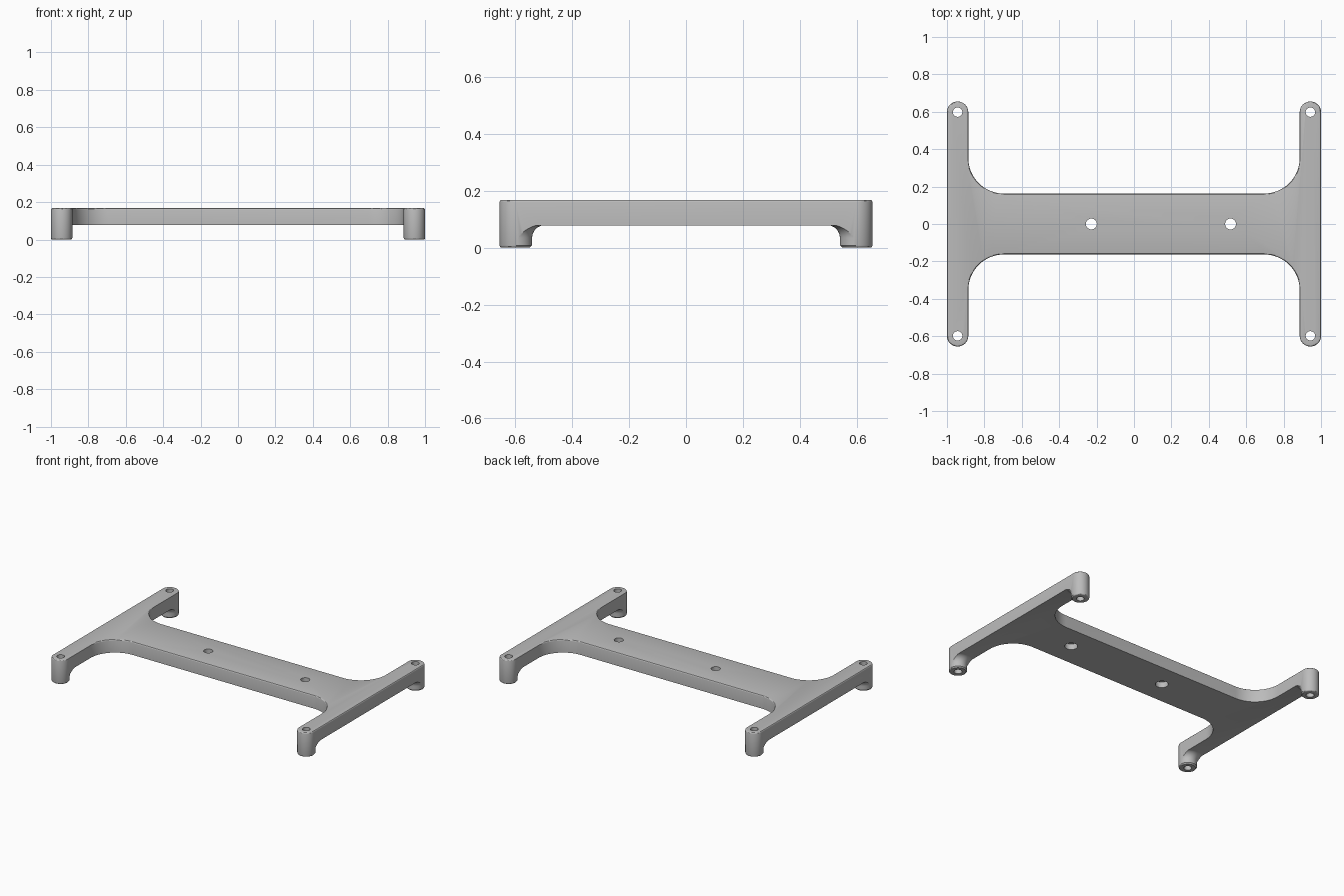
import bpy
import bmesh
from math import cos, sin, pi
from mathutils import Matrix

cube = bpy.data.objects.get("Cube")
if cube:
    bpy.data.objects.remove(cube, do_unlink=True)

HEIGHT, UNDERSIDE = 0.168, 0.078
FOOT_X, FOOT_Y, FOOT_R = 0.943, 0.598, 0.057
WEB_Y, FILLET, EDGE = 0.163, 0.19, 0.008
CORNERS = [(sx, sy) for sx in (1, -1) for sy in (1, -1)]


def arc(cx, cy, r, start, end, steps):
    angles = [start + (end - start) * i / steps for i in range(steps + 1)]
    return [(cx + r * cos(a), cy + r * sin(a)) for a in angles]


def make_object(name, bm):
    bmesh.ops.recalc_face_normals(bm, faces=bm.faces[:])
    mesh = bpy.data.meshes.new(name)
    bm.to_mesh(mesh)
    bm.free()
    obj = bpy.data.objects.new(name, mesh)
    bpy.context.collection.objects.link(obj)
    return obj


def cylinder(name, x, y, z0, z1, r):
    bm = bmesh.new()
    bmesh.ops.create_cone(bm, cap_ends=True, segments=40, radius1=r, radius2=r,
                          depth=z1 - z0, matrix=Matrix.Translation((x, y, (z0 + z1) / 2)))
    return make_object(name, bm)


def lathe(name, x, y, profile):
    bm = bmesh.new()
    verts = [bm.verts.new((r, 0, z)) for r, z in profile]
    edges = [bm.edges.new(pair) for pair in zip(verts, verts[1:])]
    bmesh.ops.spin(bm, geom=verts + edges, cent=(0, 0, 0), axis=(0, 0, 1),
                   angle=2 * pi, steps=64, use_merge=True)
    bmesh.ops.remove_doubles(bm, verts=bm.verts[:], dist=1e-5)
    bmesh.ops.translate(bm, verts=bm.verts[:], vec=(x, y, 0))
    return make_object(name, bm)


def subtract(target, cutter):
    cutter.hide_render = True
    mod = target.modifiers.new("cut", 'BOOLEAN')
    mod.operation = 'DIFFERENCE'
    mod.solver = 'EXACT'
    mod.object = cutter
    bpy.context.view_layer.objects.active = target
    bpy.ops.object.modifier_apply(modifier=mod.name)
    bpy.data.objects.remove(cutter, do_unlink=True)


# H-shaped outline: one quarter, mirrored around
quarter = (arc(FOOT_X - FOOT_R - FILLET, WEB_Y + FILLET, FILLET, -pi / 2, 0, 16)
           + arc(FOOT_X, FOOT_Y, FOOT_R, pi, 0, 32))
outline = []
for sx, sy in ((1, 1), (1, -1), (-1, -1), (-1, 1)):
    pts = [(x * sx, y * sy) for x, y in quarter]
    outline += pts if sx == sy else pts[::-1]

# Full-height bracket with softened top and bottom rims
bm = bmesh.new()
base = bm.faces.new([bm.verts.new((x, y, 0)) for x, y in outline])
grown = bmesh.ops.extrude_face_region(bm, geom=[base], use_keep_orig=True)
top_verts = [v for v in grown["geom"] if isinstance(v, bmesh.types.BMVert)]
bmesh.ops.translate(bm, verts=top_verts, vec=(0, 0, HEIGHT))
bmesh.ops.recalc_face_normals(bm, faces=bm.faces[:])
rims = [e for e in bm.edges if abs(e.verts[0].co.z - e.verts[1].co.z) < 1e-4]
bmesh.ops.bevel(bm, geom=rims, offset=EDGE, segments=3, profile=0.5, affect='EDGES')
bracket = make_object("mounting_bracket", bm)

# Hollow below the plate, leaving round feet that flare into the arms
bm = bmesh.new()
bmesh.ops.create_cube(bm, size=1, matrix=Matrix.Translation((0, 0, UNDERSIDE / 2 - 0.1))
                      @ Matrix.Diagonal((2.4, 2 * FOOT_Y, UNDERSIDE + 0.2, 1)))
hollow = make_object("underside_cutter", bm)
r = FOOT_R + 0.0005
flare = 0.045
profile = [(0, -0.3), (r - EDGE, -0.3), (r - EDGE, 0), (r, EDGE)]
profile += arc(r + flare, UNDERSIDE - flare + 0.001, flare, pi, pi / 2, 10)
profile += [(r + flare, 0.12), (0, 0.12)]
for sx, sy in CORNERS:
    subtract(hollow, lathe("foot_shape", sx * FOOT_X, sy * FOOT_Y, profile))
subtract(bracket, hollow)

# Screw holes through the feet
for sx, sy in CORNERS:
    subtract(bracket, cylinder("foot_hole", sx * FOOT_X, sy * FOOT_Y, -0.1, 0.3, 0.025))

# Plate holes with wider pockets below
for x in (-0.228, 0.516):
    subtract(bracket, cylinder("plate_hole", x, 0, -0.1, 0.3, 0.029))
    subtract(bracket, cylinder("plate_pocket", x, 0, -0.1, UNDERSIDE + 0.04, 0.041))

# Single grey finish
grey = bpy.data.materials.new("grey_plastic")
grey.use_nodes = True
colour = (0.5, 0.5, 0.5, 1)
grey.diffuse_color = colour
grey.node_tree.nodes["Principled BSDF"].inputs["Base Color"].default_value = colour
bracket.data.materials.clear()
bracket.data.materials.append(grey)

bpy.ops.object.select_all(action='DESELECT')
bracket.select_set(True)
bpy.context.view_layer.objects.active = bracket
bpy.ops.object.shade_smooth_by_angle(angle=pi / 6)
